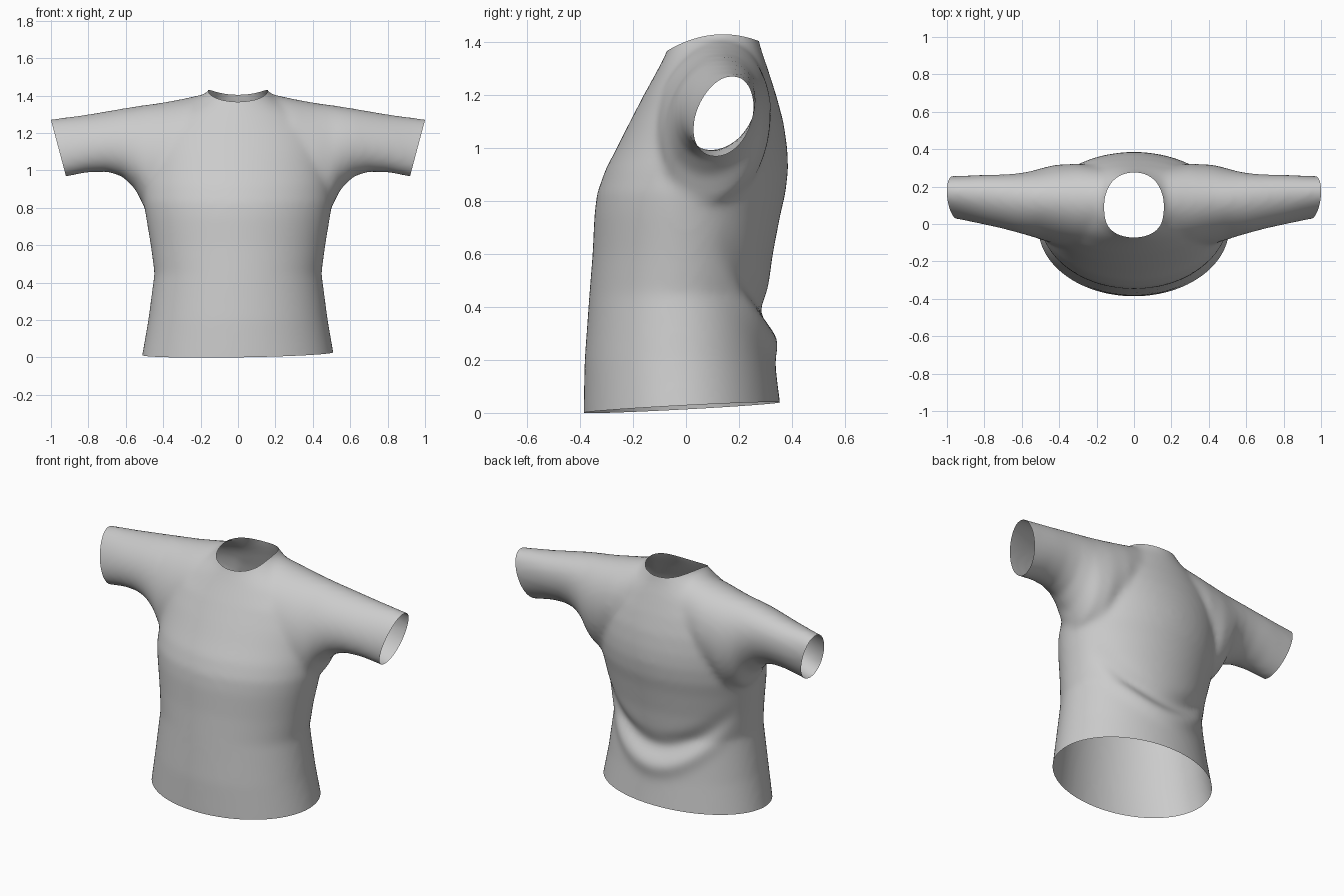
import bpy, bmesh, math
from mathutils import Vector

cube = bpy.data.objects.get("Cube")
if cube:
    bpy.data.objects.remove(cube, do_unlink=True)

SIDES = 64

# Torso sections: height, half width, front y, back y
TORSO = [
    (-0.20, 0.55, -0.385, 0.385), (0.00, 0.515, -0.387, 0.360),
    (0.20, 0.48, -0.383, 0.335), (0.45, 0.447, -0.365, 0.308),
    (0.60, 0.467, -0.353, 0.328), (0.75, 0.492, -0.346, 0.357),
    (0.83, 0.505, -0.336, 0.376), (0.92, 0.505, -0.304, 0.386),
    (1.00, 0.50, -0.262, 0.383), (1.10, 0.49, -0.212, 0.368),
    (1.20, 0.46, -0.160, 0.341), (1.30, 0.36, -0.105, 0.309),
    (1.37, 0.235, -0.070, 0.285), (1.43, 0.150, -0.055, 0.270),
    (1.60, 0.135, -0.040, 0.260)]

# Sleeve sections from the body outwards: x, centre y, half depth, bottom z, top z
SLEEVE = [
    (0.15, 0.10, 0.20, 0.90, 1.415), (0.30, 0.10, 0.22, 0.82, 1.382),
    (0.42, 0.105, 0.21, 0.76, 1.360), (0.50, 0.107, 0.188, 0.80, 1.350),
    (0.55, 0.108, 0.172, 0.90, 1.342), (0.62, 0.112, 0.156, 0.968, 1.331),
    (0.70, 0.12, 0.142, 0.992, 1.317), (0.80, 0.13, 0.130, 0.990, 1.300),
    (0.92, 0.14, 0.114, 0.966, 1.284), (1.00, 0.146, 0.105, 0.950, 1.274),
    (1.12, 0.15, 0.095, 0.930, 1.260)]


def loft(bm, rings):
    """Closed tube through a list of rings of points."""
    loops = [[bm.verts.new(p) for p in ring] for ring in rings]
    for a, b in zip(loops, loops[1:]):
        for i in range(SIDES):
            j = (i + 1) % SIDES
            bm.faces.new((a[i], a[j], b[j], b[i]))
    bm.faces.new(loops[0][::-1])
    bm.faces.new(loops[-1])


def torso_ring(z, w, front, back):
    mid, depth = (front + back) / 2, (back - front) / 2
    turns = [math.tau * i / SIDES for i in range(SIDES)]
    return [(w * math.cos(t), mid + depth * math.sin(t), z) for t in turns]


def sleeve_ring(x, mid, depth, low, high):
    zc, h = (low + high) / 2, (high - low) / 2
    turns = [math.tau * i / SIDES for i in range(SIDES)]
    # the oval leans back a little towards its top
    return [(x, mid + depth * math.cos(t) + 0.03 * math.sin(t),
             zc + h * math.sin(t)) for t in turns]


# Solid body and sleeves, fused into one skin
bm = bmesh.new()
loft(bm, [torso_ring(*s) for s in TORSO])
mirrored = [(-s[0],) + s[1:] for s in reversed(SLEEVE)]
loft(bm, [sleeve_ring(*s) for s in mirrored + SLEEVE])
bmesh.ops.recalc_face_normals(bm, faces=bm.faces)
blank_mesh = bpy.data.meshes.new("shirt_blank")
bm.to_mesh(blank_mesh)
bm.free()
blank = bpy.data.objects.new("shirt_blank", blank_mesh)
bpy.context.collection.objects.link(blank)
remesh = blank.modifiers.new("fuse", 'REMESH')
remesh.mode = 'VOXEL'
remesh.voxel_size = 0.016
soften = blank.modifiers.new("soften", 'SMOOTH')
soften.factor = 0.5
soften.iterations = 14
graph = bpy.context.evaluated_depsgraph_get()
mesh = bpy.data.meshes.new_from_object(blank.evaluated_get(graph))
mesh.name = "shirt"
bpy.data.objects.remove(blank, do_unlink=True)

bm = bmesh.new()
bm.from_mesh(mesh)


def cut(point, normal):
    """Open the skin: remove everything on the normal side of a plane."""
    bmesh.ops.bisect_plane(bm, geom=bm.verts[:] + bm.edges[:] + bm.faces[:],
                           plane_co=point, plane_no=normal, clear_outer=True)


# Hem and sleeve openings
cut(Vector((0, 0, 0.021)), Vector((0.015, 0.053, -1)))
for side in (-1, 1):
    cut(Vector((side, 0, 1.27)), Vector((side * 0.30, 0, -0.08)))


# Neck opening: a curved cut, dipping at the front
def neck_height(y):
    return 1.43 - 1.4 * (y - 0.14) ** 2


for v in bm.verts:
    v.co.z -= neck_height(v.co.y)
cut(Vector((0, 0, 0)), Vector((0, 0, 1)))
for v in bm.verts:
    v.co.z += neck_height(v.co.y)


# Crescent fold across the lower back
def bell(d):
    return math.exp(-(d / 0.06) ** 2)


for v in bm.verts:
    x, y, z = v.co
    if y > 0:
        s = z - 0.38 - 1.4 * x * x
        fade = max(0, 1 - (x / 0.45) ** 2) * min(1, y / 0.15)
        v.co.y += fade * (0.018 * bell(s + 0.11) - 0.03 * bell(s))

bm.to_mesh(mesh)
bm.free()

# Plain grey cloth
cloth = bpy.data.materials.new("grey_cloth")
cloth.use_nodes = True
grey = (0.6, 0.6, 0.6, 1)
cloth.diffuse_color = grey
cloth.node_tree.nodes["Principled BSDF"].inputs["Base Color"].default_value = grey
mesh.materials.clear()
mesh.materials.append(cloth)
shirt = bpy.data.objects.new("shirt", mesh)
bpy.context.collection.objects.link(shirt)
for p in mesh.polygons:
    p.use_smooth = True
    p.material_index = 0
